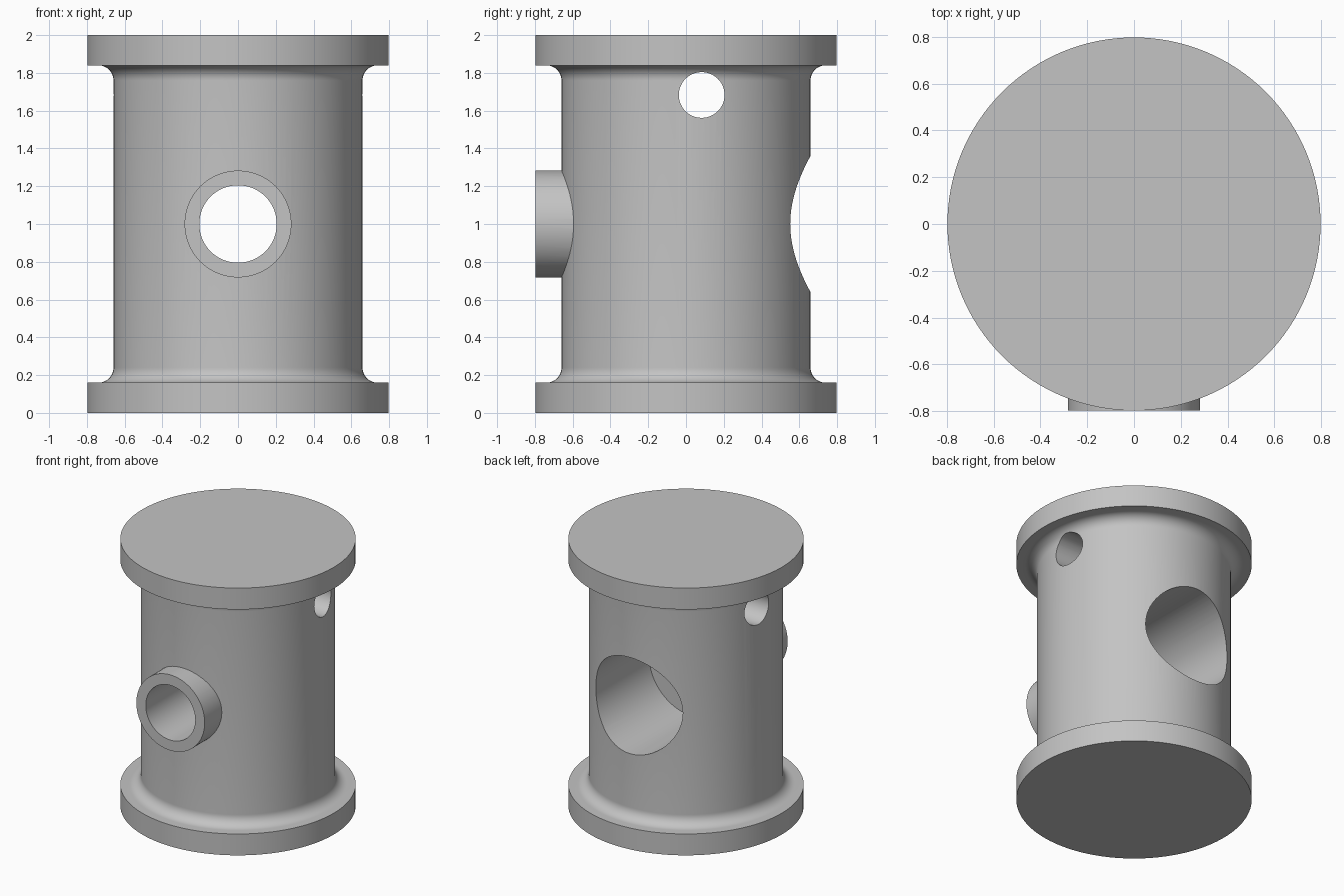
import bpy, bmesh, math
from mathutils import Matrix, Vector

if "Cube" in bpy.data.objects:
    bpy.data.objects.remove(bpy.data.objects["Cube"], do_unlink=True)

FLANGE_R, BODY_R, FLANGE_H, FILLET, HEIGHT = 0.798, 0.659, 0.16, 0.08, 2.0
SEGMENTS = 128

grey = bpy.data.materials.new("plain grey")
grey.use_nodes = True
colour = (0.55, 0.55, 0.55, 1)
grey.diffuse_color = colour
grey.node_tree.nodes["Principled BSDF"].inputs["Base Color"].default_value = colour


def add_object(name, bm):
    bmesh.ops.recalc_face_normals(bm, faces=bm.faces)
    mesh = bpy.data.meshes.new(name)
    bm.to_mesh(mesh)
    bm.free()
    mesh.materials.append(grey)
    obj = bpy.data.objects.new(name, mesh)
    bpy.context.collection.objects.link(obj)
    return obj


def cylinder(name, radius, start, end):
    """Solid round bar between two points."""
    start, end = Vector(start), Vector(end)
    axis = end - start
    turn = axis.to_track_quat("Z", "Y").to_matrix().to_4x4()
    bm = bmesh.new()
    bmesh.ops.create_cone(bm, cap_ends=True, segments=64, radius1=radius, radius2=radius,
                          depth=axis.length, matrix=Matrix.Translation((start + end) / 2) @ turn)
    return add_object(name, bm)


def combine(target, tool, operation):
    """Apply a boolean and remove the tool."""
    tool.hide_render = True
    mod = target.modifiers.new(tool.name, "BOOLEAN")
    mod.object, mod.operation, mod.solver = tool, operation, "EXACT"
    bpy.context.view_layer.objects.active = target
    bpy.ops.object.modifier_apply(modifier=mod.name)
    bpy.data.objects.remove(tool, do_unlink=True)


# Spool profile: lower half with its fillet, then mirrored to the top
lower = [(0, 0), (FLANGE_R, 0), (FLANGE_R, FLANGE_H)]
for i in range(13):
    a = math.pi / 2 * i / 12
    lower.append((BODY_R + FILLET * (1 - math.sin(a)), FLANGE_H + FILLET * (1 - math.cos(a))))
profile = lower + [(r, HEIGHT - z) for r, z in reversed(lower)]

bm = bmesh.new()
verts = [bm.verts.new((r, 0, z)) for r, z in profile]
edges = [bm.edges.new(pair) for pair in zip(verts, verts[1:])]
bmesh.ops.spin(bm, geom=verts + edges, cent=(0, 0, 0), axis=(0, 0, 1),
               angle=math.tau, steps=SEGMENTS, use_merge=True)
bmesh.ops.remove_doubles(bm, verts=bm.verts, dist=1e-5)
spool = add_object("flanged_spool_body", bm)

# Front boss
combine(spool, cylinder("front_boss", 0.283, (0, -FLANGE_R, 1), (0, -0.3, 1)), "UNION")

# Wide rear bore, narrower bore out through the boss, and small cross hole
combine(spool, cylinder("rear_bore", 0.36, (0, -0.076, 1), (0, 1, 1)), "DIFFERENCE")
combine(spool, cylinder("front_bore", 0.205, (0, -1, 1), (0, 0.2, 1)), "DIFFERENCE")
combine(spool, cylinder("cross_hole", 0.121, (-1, 0.083, 1.683), (1, 0.083, 1.683)), "DIFFERENCE")

# Smooth curved walls, crisp rims
bpy.ops.object.select_all(action="DESELECT")
spool.select_set(True)
bpy.context.view_layer.objects.active = spool
bpy.ops.object.shade_smooth_by_angle(angle=math.radians(30))
